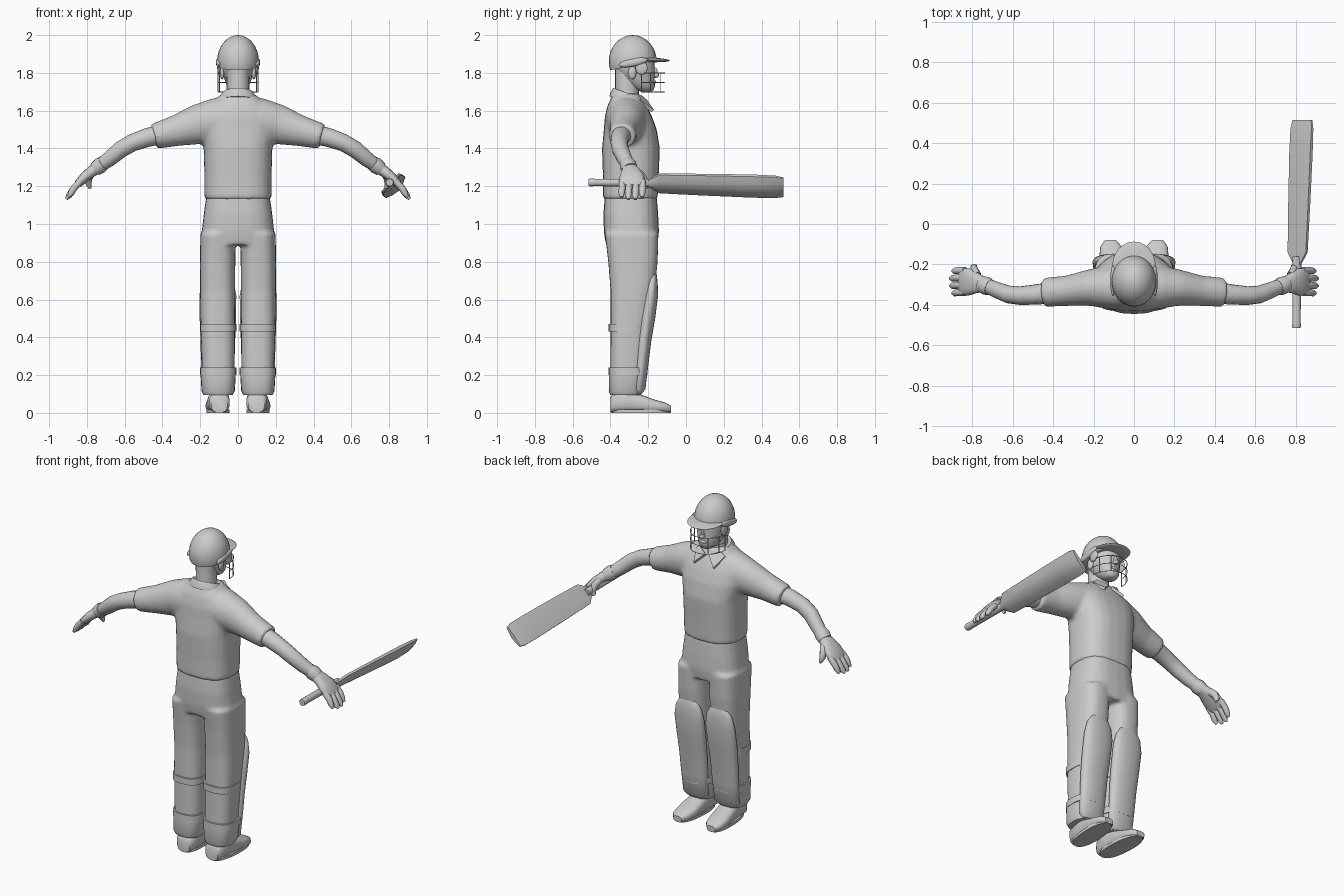
import bpy, bmesh, math
from mathutils import Vector, Matrix

if "Cube" in bpy.data.objects:
    bpy.data.objects.remove(bpy.data.objects["Cube"])

grey = bpy.data.materials.new("plain_grey")
grey.use_nodes = True
grey.diffuse_color = (0.6, 0.6, 0.6, 1)
grey.node_tree.nodes["Principled BSDF"].inputs["Base Color"].default_value = (0.6, 0.6, 0.6, 1)


def finish(name, bm, mirror=False, fuse=0):
    """Turn a bmesh into a smooth object, optionally mirrored or fused."""
    bmesh.ops.recalc_face_normals(bm, faces=bm.faces)
    mesh = bpy.data.meshes.new(name)
    bm.to_mesh(mesh)
    bm.free()
    ob = bpy.data.objects.new(name, mesh)
    bpy.context.collection.objects.link(ob)
    mesh.materials.append(grey)
    bpy.ops.object.select_all(action="DESELECT")
    ob.select_set(True)
    bpy.context.view_layer.objects.active = ob
    bpy.ops.object.shade_smooth_by_angle(angle=math.radians(45))
    if mirror:
        ob.modifiers.new("mirror", "MIRROR").use_mirror_merge = False
    if fuse:
        remesh = ob.modifiers.new("fuse", "REMESH")
        remesh.mode, remesh.voxel_size, remesh.use_smooth_shade = "VOXEL", fuse, True
        smooth = ob.modifiers.new("soften", "SMOOTH")
        smooth.factor, smooth.iterations = 0.5, 4
    return ob


def ring(c, u, v, n=20, p=2.0):
    """Superellipse of points around c spanned by vectors u and v."""
    pts = []
    for i in range(n):
        a = math.tau * i / n
        k, s = math.cos(a), math.sin(a)
        pts.append(Vector(c) + Vector(u) * math.copysign(abs(k) ** (2 / p), k)
                   + Vector(v) * math.copysign(abs(s) ** (2 / p), s))
    return pts


def skin(bm, rings, caps=True):
    loops = [[bm.verts.new(q) for q in r] for r in rings]
    n = len(loops[0])
    for a, b in zip(loops, loops[1:]):
        for i in range(n):
            bm.faces.new((a[i], a[(i + 1) % n], b[(i + 1) % n], b[i]))
    if caps:
        bm.faces.new(loops[0])
        bm.faces.new(loops[-1])


def upright(bm, rows, x=0, p=2.0, tilt=0):
    """Rows of z, y back, y front, half width; optional x shift per row."""
    rings = []
    for z, back, front, w, *dx in rows:
        ry = (front - back) / 2
        rings.append(ring((x + (dx[0] if dx else 0), (back + front) / 2, z),
                          (w, 0, 0), (0, ry, tilt * ry), 24, p))
    skin(bm, rings)


def limb(bm, rows, p=2.0, n=16):
    """Rows of x, y, z, radius across, radius along y, following a path."""
    pts = [Vector(r[:3]) for r in rows]
    rings = []
    for i, r in enumerate(rows):
        t = (pts[min(i + 1, len(pts) - 1)] - pts[max(i - 1, 0)]).normalized()
        side = (Vector((0, 1, 0)) - t * t.y).normalized()
        rings.append(ring(pts[i], side.cross(t) * r[3], side * r[4], n, p))
    skin(bm, rings)


def ball(bm, c, size, turn=0):
    m = Matrix.Translation(c) @ Matrix.Rotation(turn, 4, "X") @ Matrix.Diagonal((*size, 1))
    return bmesh.ops.create_uvsphere(bm, u_segments=24, v_segments=16, radius=1, matrix=m)["verts"]


# Shirt body and sleeves, fused into one garment
bm = bmesh.new()
upright(bm, [(1.13, -.44, -.15, .178), (1.25, -.44, -.145, .178), (1.4, -.445, -.138, .182),
             (1.5, -.435, -.155, .2), (1.57, -.43, -.18, .2), (1.63, -.415, -.21, .16),
             (1.69, -.385, -.245, .085)], p=2.6)
for s in (1, -1):
    limb(bm, [(s * .02, -.31, 1.55, .11, .1), (s * .12, -.312, 1.545, .122, .11),
              (s * .22, -.315, 1.525, .105, .09), (s * .33, -.33, 1.493, .082, .075),
              (s * .445, -.338, 1.463, .067, .072)], n=24)
finish("shirt", bm, fuse=.012)

# Trousers: hips and two legs
bm = bmesh.new()
upright(bm, [(.89, -.425, -.15, .18), (.96, -.435, -.143, .192), (1.05, -.438, -.147, .182),
             (1.15, -.43, -.155, .168)], p=2.7)
for s in (1, -1):
    upright(bm, [(.1, -.395, -.24, .078, 0), (.13, -.402, -.23, .083, 0), (.3, -.4, -.215, .088, 0),
                 (.45, -.4, -.2, .091, s * .002), (.65, -.4, -.165, .093, s * .003),
                 (.8, -.412, -.15, .094, s * .003), (.95, -.43, -.145, .094, 0)], x=s * .105, p=2.7)
finish("trousers", bm, fuse=.011)

# Leg pads with straps behind
bm = bmesh.new()
upright(bm, [(.1, -.275, -.235, .06), (.125, -.285, -.215, .082), (.25, -.275, -.2, .088),
             (.385, -.265, -.183, .092), (.5, -.25, -.163, .096), (.62, -.225, -.148, .098),
             (.69, -.208, -.15, .085), (.73, -.195, -.155, .06), (.748, -.182, -.162, .025)],
        x=.107, p=2.2)
finish("leg_pads", bm, mirror=True)
bm = bmesh.new()
for low, high in ((.2, .24), (.43, .47)):
    upright(bm, [(low, -.409, -.205, .096), (high, -.409, -.205, .096)], x=.105, p=2.7)
finish("pad_straps", bm, mirror=True)
bm = bmesh.new()
upright(bm, [(.095, -.4, -.24, .078), (.115, -.409, -.23, .088), (.2, -.408, -.22, .093)], x=.105, p=2.7)
finish("trouser_cuffs", bm, mirror=True)

# Shoes, lofted heel to toe
bm = bmesh.new()
rings = []
for y, x, w, h in ((-.4, .098, .042, .08), (-.385, .099, .055, .1), (-.3, .102, .057, .115),
                   (-.24, .105, .059, .095), (-.17, .11, .062, .068), (-.11, .114, .052, .052),
                   (-.08, .116, .028, .035)):
    rings.append(ring((x, y, h / 2 + .003), (w, 0, 0), (0, 0, h / 2), 20, 2.8))
skin(bm, rings)
finish("shoes", bm, mirror=True)
bm = bmesh.new()
rings = []
for z in (0, .018):
    rings.append(ring((.107, -.24, z), (.06, 0, 0), (.008, .158, 0), 24, 2.4))
skin(bm, rings)
finish("shoe_soles", bm, mirror=True)

# Arms
bm = bmesh.new()
limb(bm, [(.4, -.338, 1.475, .052, .054), (.48, -.348, 1.458, .05, .05), (.56, -.354, 1.43, .046, .046),
          (.62, -.348, 1.395, .045, .044), (.68, -.325, 1.345, .041, .04), (.75, -.296, 1.295, .033, .034)])
finish("arms", bm, mirror=True)

# Gloves: cuff, palm, four fingers and a thumb
bm = bmesh.new()
limb(bm, [(.713, -.313, 1.322, .039, .04), (.73, -.306, 1.31, .043, .045),
          (.755, -.297, 1.291, .038, .042)])
finish("glove_cuffs", bm, mirror=True)
bm = bmesh.new()
limb(bm, [(.74, -.3, 1.3, .03, .036), (.775, -.293, 1.278, .03, .05), (.81, -.287, 1.25, .027, .066),
          (.845, -.285, 1.215, .022, .068), (.858, -.285, 1.2, .014, .06)], p=2.4)
for i in range(4):
    y = -.338 + .036 * i
    tip = .022 if i in (1, 2) else 0
    limb(bm, [(.835, y, 1.225, .018, .018), (.868, y, 1.19, .018, .0185),
              (.885 + tip / 2, y * 1.01, 1.16 - tip / 2, .016, .0165),
              (.897 + tip / 2, y * 1.01, 1.142 - tip / 2, .007, .008)], n=10)
limb(bm, [(.775, -.255, 1.27, .02, .024), (.79, -.228, 1.245, .02, .022),
          (.792, -.215, 1.215, .017, .018), (.782, -.208, 1.188, .008, .009)], n=10)
finish("gloves", bm, mirror=True)

# Bat: round handle and a wide blade with a ridged back
bm = bmesh.new()
skin(bm, [ring((x, y, z), (r, 0, 0), (0, 0, r), 14) for x, y, z, r in
          ((.803, -.515, 1.22, .019), (.803, -.505, 1.22, .022), (.803, -.485, 1.22, .02),
           (.805, -.16, 1.218, .022))])
finish("bat_handle", bm)
bm = bmesh.new()
rings = []
across, out = Vector((.68, 0, .73)), Vector((.73, 0, -.68))
for y, w, t in ((-.2, .022, .018), (-.17, .045, .022), (-.14, .066, .025), (.1, .072, .03),
                (.35, .076, .034), (.47, .076, .026), (.515, .068, .016)):
    c = Vector((.808 + .035 * (y + .2), y, 1.215 - .03 * (y + .2)))
    edge = [(-1, -.35), (0, -.55), (1, -.35), (1, .15), (.5, .75), (0, 1), (-.5, .75), (-1, .15)]
    rings.append([c + across * a * w + out * b * t for a, b in edge])
skin(bm, rings)
finish("bat_blade", bm)

# Neck, head and face
bm = bmesh.new()
upright(bm, [(1.63, -.385, -.245, .068), (1.7, -.375, -.25, .059), (1.82, -.375, -.25, .06)])
finish("neck", bm)
bm = bmesh.new()
upright(bm, [(1.7, -.235, -.185, .022), (1.708, -.26, -.172, .04), (1.73, -.3, -.165, .058),
             (1.77, -.34, -.166, .073), (1.82, -.375, -.165, .083), (1.9, -.385, -.17, .088)], p=2.2)
ball(bm, (0, -.164, 1.787), (.014, .022, .014))
ball(bm, (0, -.17, 1.8), (.01, .018, .03), -.3)
ball(bm, (0, -.168, 1.751), (.024, .01, .009))
for s in (1, -1):
    ball(bm, (s * .084, -.285, 1.8), (.012, .022, .034))
finish("head", bm)

# Collar band and its two points
bm = bmesh.new()
upright(bm, [(1.645, -.405, -.225, .108), (1.668, -.4, -.232, .1), (1.695, -.385, -.242, .08),
             (1.69, -.378, -.248, .07)], tilt=-.35)
finish("collar", bm)
bm = bmesh.new()
outline = [(.012, -.218, 1.645), (.075, -.25, 1.672), (.1, -.255, 1.645), (.068, -.182, 1.592)]
skin(bm, [[Vector(q) + Vector((0, d, d)) for q in outline] for d in (0, .012)])
finish("collar_points", bm, mirror=True)

# Helmet shell, trimmed on a slope that rises to the front
bm = bmesh.new()
ball(bm, (0, -.282, 1.86), (.111, .127, .14))
bmesh.ops.bisect_plane(bm, geom=bm.verts[:] + bm.edges[:] + bm.faces[:], plane_co=(0, -.282, 1.838),
                       plane_no=Vector((0, -.2, 1)), clear_inner=True)
bmesh.ops.holes_fill(bm, edges=[e for e in bm.edges if e.is_boundary], sides=0)
finish("helmet_shell", bm)
bm = bmesh.new()
ball(bm, (0, -.205, 1.87), (.107, .118, .013), -.04)
finish("helmet_peak", bm)
bm = bmesh.new()
ball(bm, (.103, -.28, 1.855), (.014, .078, .021), .2)
ball(bm, (.1, -.235, 1.825), (.01, .032, .035))
finish("ear_guards", bm, mirror=True)

# Face grille made of thin bars
curve = bpy.data.curves.new("face_grille", "CURVE")
curve.dimensions, curve.bevel_depth, curve.bevel_resolution = "3D", .0025, 0
curve.materials.append(grey)


def bar(points):
    spline = curve.splines.new("POLY")
    spline.points.add(len(points) - 1)
    for sp, q in zip(spline.points, points):
        sp.co = (*q, 1)


def grille(a, z):
    return (.105 * math.cos(a), -.235 + .122 * math.sin(a), z)


for z in (1.8, 1.75, 1.7):
    bar([grille(math.pi * i / 16, z) for i in range(17)])
for i in (0, 2, 5, 11, 14, 16):
    bar([grille(math.pi * i / 16, z) for z in (1.84 if i in (0, 16) else 1.8, 1.75, 1.7)])
bpy.context.collection.objects.link(bpy.data.objects.new("face_grille", curve))
